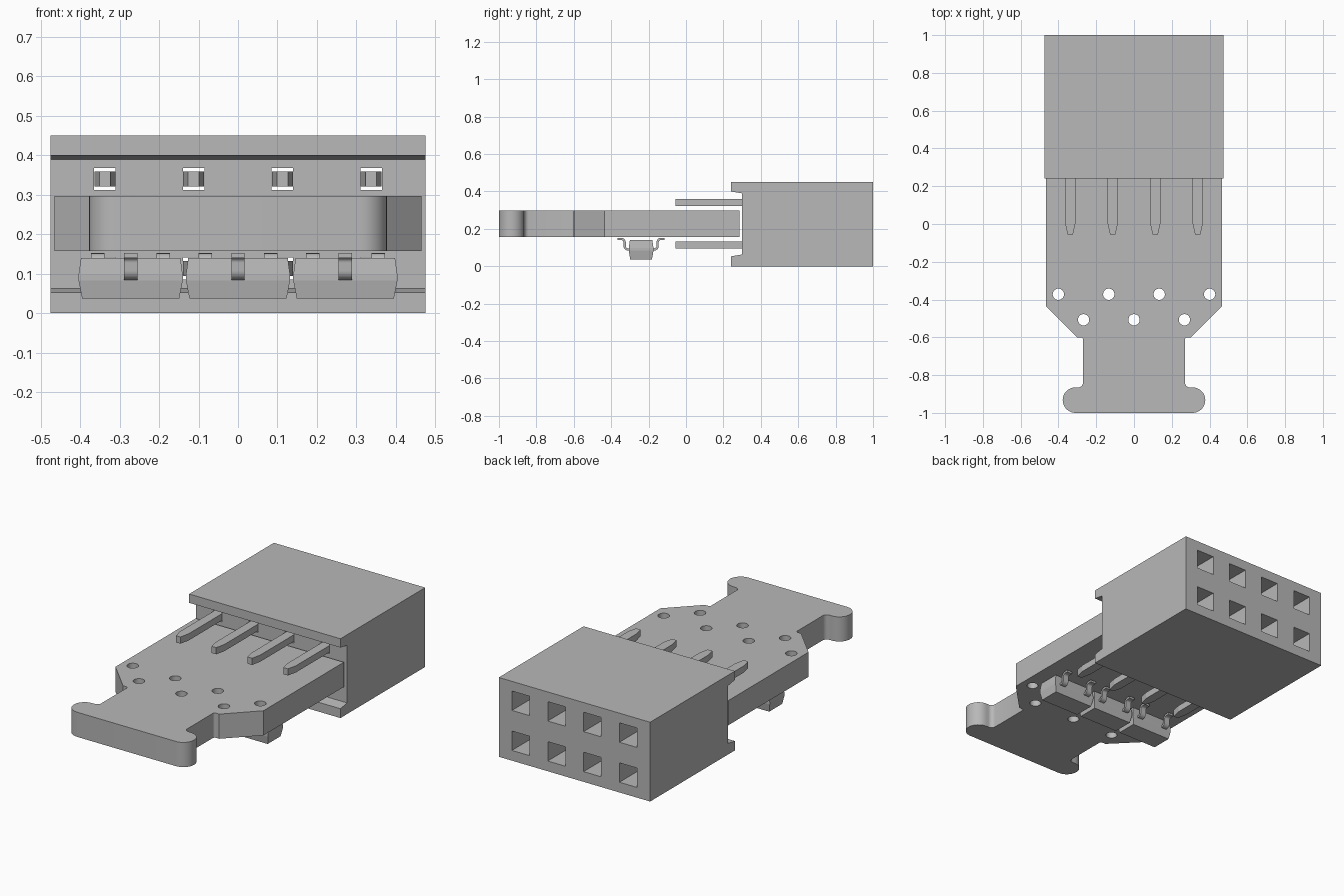
import bpy
import bmesh
import math
from mathutils import Matrix, Vector

cube = bpy.data.objects.get("Cube")
if cube:
    bpy.data.objects.remove(cube, do_unlink=True)

GREY = (0.48, 0.48, 0.48, 1)
grey = bpy.data.materials.new("plain grey")
grey.use_nodes = True
grey.diffuse_color = GREY
grey.node_tree.nodes["Principled BSDF"].inputs["Base Color"].default_value = GREY


def finish(name, bm):
    bmesh.ops.recalc_face_normals(bm, faces=bm.faces)
    mesh = bpy.data.meshes.new(name)
    bm.to_mesh(mesh)
    bm.free()
    mesh.materials.append(grey)
    obj = bpy.data.objects.new(name, mesh)
    bpy.context.collection.objects.link(obj)
    return obj


def extrude(bm, points, direction):
    """Solid prism from a closed outline of 3D points."""
    face = bm.faces.new([bm.verts.new(p) for p in points])
    new = bmesh.ops.extrude_face_region(bm, geom=[face], use_keep_orig=True)["geom"]
    bmesh.ops.translate(bm, vec=direction,
                        verts=[v for v in new if isinstance(v, bmesh.types.BMVert)])


def loft(bm, rings):
    """Solid through a list of four-point rings."""
    loops = [[bm.verts.new(p) for p in ring] for ring in rings]
    for a, b in zip(loops, loops[1:]):
        for i in range(4):
            j = (i + 1) % 4
            bm.faces.new((a[i], a[j], b[j], b[i]))
    bm.faces.new(loops[0])
    bm.faces.new(loops[-1])


def rect_y(x, y, z, hx, hz):
    return [(x - hx, y, z - hz), (x + hx, y, z - hz), (x + hx, y, z + hz), (x - hx, y, z + hz)]


def rect_z(x, y, z, hx, hy):
    return [(x - hx, y - hy, z), (x + hx, y - hy, z), (x + hx, y + hy, z), (x - hx, y + hy, z)]


def arc(cx, cy, r, start, end, steps):
    angles = [math.radians(start + (end - start) * i / steps) for i in range(steps + 1)]
    return [(cx + r * math.cos(a), cy + r * math.sin(a)) for a in angles]


def cut(obj, cutter):
    cutter.hide_render = True
    mod = obj.modifiers.new("cut", "BOOLEAN")
    mod.operation = "DIFFERENCE"
    mod.solver = "EXACT"
    mod.object = cutter
    activate(obj)
    bpy.ops.object.modifier_apply(modifier=mod.name)
    bpy.data.objects.remove(cutter, do_unlink=True)


def activate(obj):
    bpy.ops.object.select_all(action="DESELECT")
    obj.select_set(True)
    bpy.context.view_layer.objects.active = obj


def smooth(obj):
    activate(obj)
    bpy.ops.object.shade_smooth_by_angle(angle=math.radians(32))


PIN_X = [0.225 * (i - 1.5) for i in range(4)]
PIN_Z = [0.113, 0.34]

# Socket housing with a lip above and below the front face
HALF = 0.475
side = [(1, 0), (1, 0.45), (0.24, 0.45), (0.24, 0.4), (0.30, 0.39),
        (0.30, 0.063), (0.24, 0.053), (0.24, 0)]
bm = bmesh.new()
extrude(bm, [(-HALF, y, z) for y, z in side], (2 * HALF, 0, 0))
housing = finish("socket_housing", bm)

# Stepped square sockets: narrow at the pins, wide at the back
bm = bmesh.new()
for x in PIN_X:
    for z in PIN_Z:
        loft(bm, [rect_y(x, y, z, h, h) for y, h in
                  ((0.2, 0.0275), (0.5, 0.0275), (0.5, 0.055), (1.1, 0.055))])
cut(housing, finish("socket_cutter", bm))

# Contact pins, narrowed sideways at the tip
bm = bmesh.new()
for x in PIN_X:
    for z in PIN_Z:
        loft(bm, [rect_y(x, y, z, h, 0.019) for y, h in
                  ((-0.055, 0.014), (0.0, 0.0265), (0.6, 0.0265))])
finish("contact_pins", bm)

# Circuit board with a flared pull handle
half = [(0.465, 0.285), (0.465, -0.435), (0.302, -0.6)]
half += arc(0.282, -0.612, 0.012, 90, 180, 5)
half += arc(0.295, -0.84, 0.025, 180, 270, 6)
half += arc(0.31, -0.9325, 0.0675, 90, -90, 16)
outline = half + [(-x, y) for x, y in reversed(half)]
bm = bmesh.new()
extrude(bm, [(x, y, 0.157) for x, y in outline], (0, 0, 0.14))
board = finish("circuit_board", bm)

# Two staggered rows of drilled holes
bm = bmesh.new()
holes = [(0.267 * (i - 1.5), -0.372) for i in range(4)]
holes += [(0.267 * (i - 1), -0.507) for i in range(3)]
for x, y in holes:
    bmesh.ops.create_cone(bm, cap_ends=True, segments=24, radius1=0.03, radius2=0.03,
                          depth=0.4, matrix=Matrix.Translation((x, y, 0.22)))
cut(board, finish("hole_cutter", bm))
smooth(board)


# Bent lead: a ribbon from the body up to a flat foot under the board
def lead(bm, x, y, sign):
    path = [(0.05, 0.09), (0.07, 0.09)]
    path += arc(0.07, 0.108, 0.018, -90, 0, 5)
    path += arc(0.106, 0.128, 0.018, 180, 90, 5)
    path += [(0.125, 0.146)]
    pts = [Vector(p) for p in path]
    upper, lower = [], []
    for i, p in enumerate(pts):
        t = (pts[min(i + 1, len(pts) - 1)] - pts[max(i - 1, 0)]).normalized()
        n = Vector((-t.y, t.x)) * 0.006
        upper.append(p + n)
        lower.append(p - n)
    extrude(bm, [(x - 0.017, y + sign * p.x, p.y) for p in upper + lower[::-1]],
            (0.034, 0, 0))


# Three small chips hanging below the board
for label, x in (("right", -0.272), ("middle", 0), ("left", 0.272)):
    y = -0.24
    bm = bmesh.new()
    loft(bm, [rect_z(x, y, z, hx, hy) for z, hx, hy in
              ((0.037, 0.123, 0.058), (0.083, 0.132, 0.066),
               (0.097, 0.132, 0.066), (0.14, 0.126, 0.06))])
    finish(label + "_chip_body", bm)
    bm = bmesh.new()
    lead(bm, x, y, -1)
    for dx in (-0.083, 0.083):
        lead(bm, x + dx, y, 1)
    smooth(finish(label + "_chip_leads", bm))
